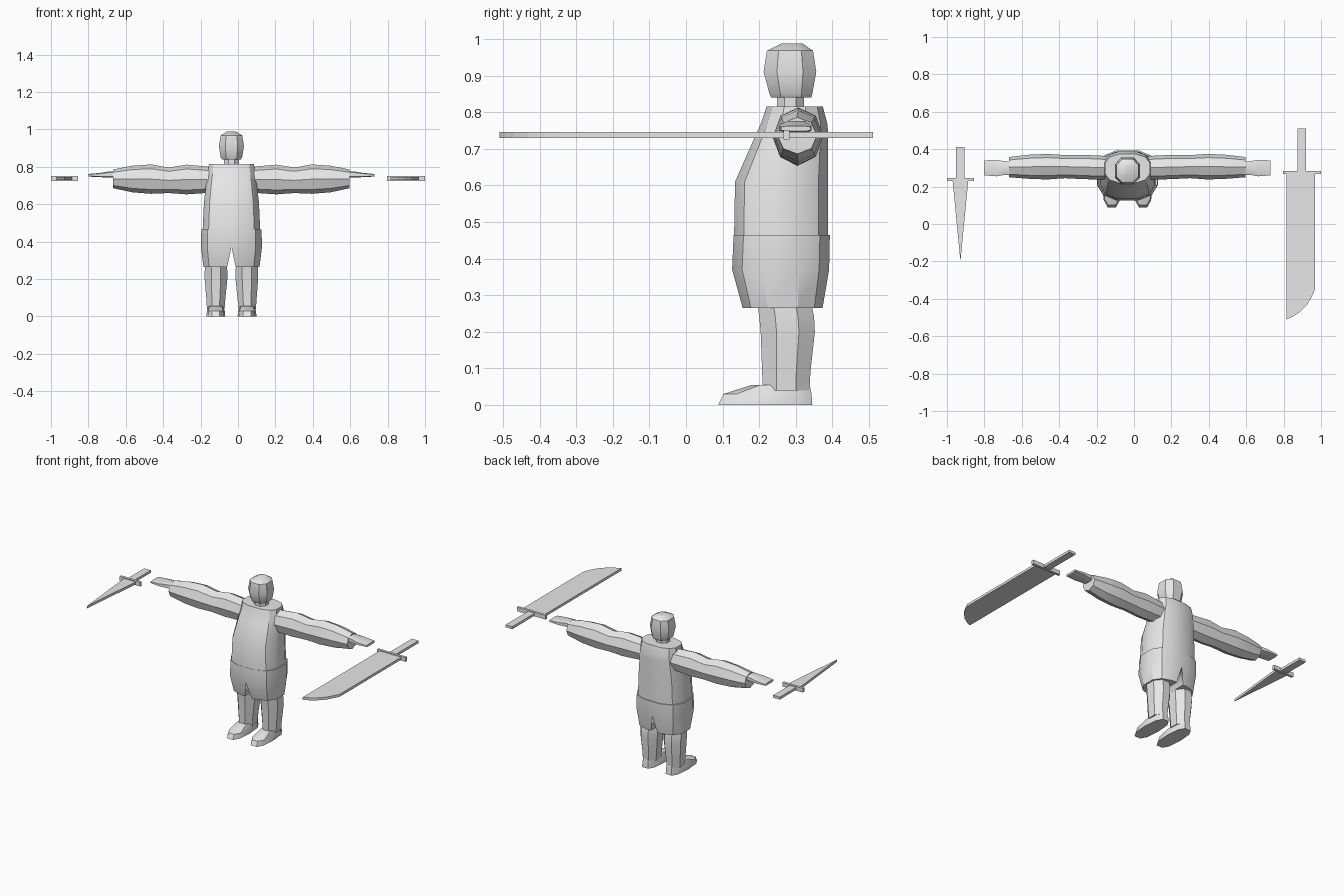
import bpy, bmesh, math

if "Cube" in bpy.data.objects:
    bpy.data.objects.remove(bpy.data.objects["Cube"])

CX = -0.035  # the figure's own centre line
grey = bpy.data.materials.new("plain_grey")
grey.diffuse_color = (0.8, 0.8, 0.8, 1)
grey.use_nodes = True
grey.node_tree.nodes["Principled BSDF"].inputs["Base Color"].default_value = grey.diffuse_color


def finish(name, bm, mirror=False, smooth=True, x=CX):
    bmesh.ops.recalc_face_normals(bm, faces=bm.faces)
    me = bpy.data.meshes.new(name)
    bm.to_mesh(me)
    bm.free()
    me.materials.append(grey)
    ob = bpy.data.objects.new(name, me)
    bpy.context.collection.objects.link(ob)
    ob.location.x = x
    if mirror:
        mod = ob.modifiers.new("mirror", 'MIRROR')
        mod.use_clip = True
    if smooth:
        bpy.ops.object.select_all(action='DESELECT')
        ob.select_set(True)
        bpy.context.view_layer.objects.active = ob
        bpy.ops.object.shade_smooth_by_angle(angle=math.radians(32))
    return ob


def ring(n, a0, a1, b0, b1, power=2.0, turn=0.5):
    """Rounded n-sided outline filling the box a0..a1 by b0..b1."""
    pts = []
    for i in range(n):
        t = 2 * math.pi * (i + turn) / n - math.pi / 2
        c, s = math.cos(t), math.sin(t)
        pts.append((math.copysign(abs(c) ** (2 / power), c),
                    math.copysign(abs(s) ** (2 / power), s)))
    ma = max(abs(p[0]) for p in pts)
    mb = max(abs(p[1]) for p in pts)
    return [((a0 + a1) / 2 + p[0] / ma * (a1 - a0) / 2,
             (b0 + b1) / 2 + p[1] / mb * (b1 - b0) / 2) for p in pts]


def skin(rings):
    """Join equal rings of 3D points and cap both ends."""
    bm = bmesh.new()
    loops = [[bm.verts.new(p) for p in r] for r in rings]
    for lo, hi in zip(loops, loops[1:]):
        for i in range(len(lo)):
            j = (i + 1) % len(lo)
            bm.faces.new((lo[i], lo[j], hi[j], hi[i]))
    bm.faces.new(loops[0][::-1])
    bm.faces.new(loops[-1])
    return bm


def upright(name, rows, n=8, power=2.0, mirror=False):
    """Rows are z, x0, x1, y0, y1."""
    rings = [[(x, y, r[0]) for x, y in ring(n, *r[1:], power)] for r in rows]
    return finish(name, skin(rings), mirror)


def sideways(name, rows, n=8, power=2.0, turn=0.0):
    """Rows are x, y0, y1, z0, z1; mirrored to both sides."""
    rings = [[(r[0], y, z) for y, z in ring(n, *r[1:], power, turn)] for r in rows]
    return finish(name, skin(rings), True)


def plate(name, outline, z0=0.73, z1=0.746):
    rings = [[(x, y, z) for x, y in outline] for z in (z0, z1)]
    return finish(name, skin(rings), smooth=False, x=0)


def box(x0, x1, y0, y1):
    return [(x0, y0), (x1, y0), (x1, y1), (x0, y1)]


# head and neck
upright("head", [(0.84, -0.05, 0.05, 0.233, 0.342), (0.85, -0.057, 0.057, 0.228, 0.345),
                 (0.91, -0.067, 0.067, 0.212, 0.356), (0.968, -0.058, 0.058, 0.221, 0.347),
                 (0.988, -0.025, 0.025, 0.262, 0.318)], power=2.5)
upright("neck", [(0.80, -0.04, 0.04, 0.248, 0.322), (0.85, -0.04, 0.04, 0.248, 0.322)])

# torso with a round belly
upright("torso", [(0.44, -0.155, 0.155, 0.131, 0.388), (0.61, -0.147, 0.147, 0.134, 0.388),
                  (0.73, -0.133, 0.133, 0.187, 0.388), (0.765, -0.127, 0.127, 0.203, 0.387),
                  (0.815, -0.12, 0.12, 0.22, 0.374)], n=12, power=2.7)

# shorts: one half shell, split below the crotch, then mirrored
rings = []
for z, rx, y0, y1, gap in [(0.265, 0.15, 0.155, 0.373, 0.023), (0.37, 0.163, 0.126, 0.391, 0),
                           (0.465, 0.161, 0.13, 0.393, 0)]:
    half = [p for p in ring(12, -rx, rx, y0, y1, 2.7) if p[0] > 0]
    rings.append([(x, y, z) for x, y in [(gap, y0)] + half + [(gap, y1)]])
bm = skin(rings)
inner = [f for f in bm.faces if all(abs(v.co.x) < 1e-5 for v in f.verts)]
bmesh.ops.delete(bm, geom=inner, context='FACES')
finish("shorts", bm, True)

# legs and feet
upright("legs", [(0.04, 0.037, 0.131, 0.21, 0.337), (0.09, 0.033, 0.134, 0.208, 0.34),
                 (0.2, 0.022, 0.143, 0.204, 0.352), (0.24, 0.022, 0.143, 0.2, 0.35),
                 (0.3, 0.025, 0.138, 0.193, 0.338)], mirror=True)
upright("feet", [(0.0, 0.033, 0.134, 0.088, 0.345), (0.03, 0.036, 0.131, 0.102, 0.343),
                 (0.055, 0.045, 0.122, 0.18, 0.338)], n=10, power=2.7, mirror=True)

# arms and hands
sideways("arms", [(0.08, 0.236, 0.362, 0.664, 0.797), (0.24, 0.24, 0.37, 0.653, 0.812),
                  (0.335, 0.245, 0.368, 0.66, 0.796), (0.43, 0.238, 0.375, 0.656, 0.813),
                  (0.53, 0.242, 0.37, 0.664, 0.806), (0.632, 0.25, 0.358, 0.686, 0.786)])
sideways("hands", [(0.60, 0.265, 0.333, 0.742, 0.777), (0.66, 0.262, 0.336, 0.742, 0.775),
                   (0.70, 0.255, 0.343, 0.745, 0.768), (0.765, 0.26, 0.34, 0.748, 0.762)],
         power=4.0, turn=0.5)

# broad sword
plate("sword_blade", [(0.815, 0.275), (0.815, -0.51), (0.85, -0.495), (0.888, -0.47),
                      (0.925, -0.432), (0.95, -0.39), (0.968, -0.35), (0.968, 0.275)])
plate("sword_guard", box(0.797, 1.0, 0.267, 0.283), 0.725, 0.751)
plate("sword_grip", box(0.873, 0.92, 0.28, 0.511))

# dagger
plate("dagger_blade", [(-0.97, 0.235), (-0.928, -0.2), (-0.886, 0.235)])
plate("dagger_guard", box(-1.0, -0.855, 0.231, 0.247), 0.725, 0.751)
plate("dagger_grip", box(-0.953, -0.906, 0.244, 0.412))
